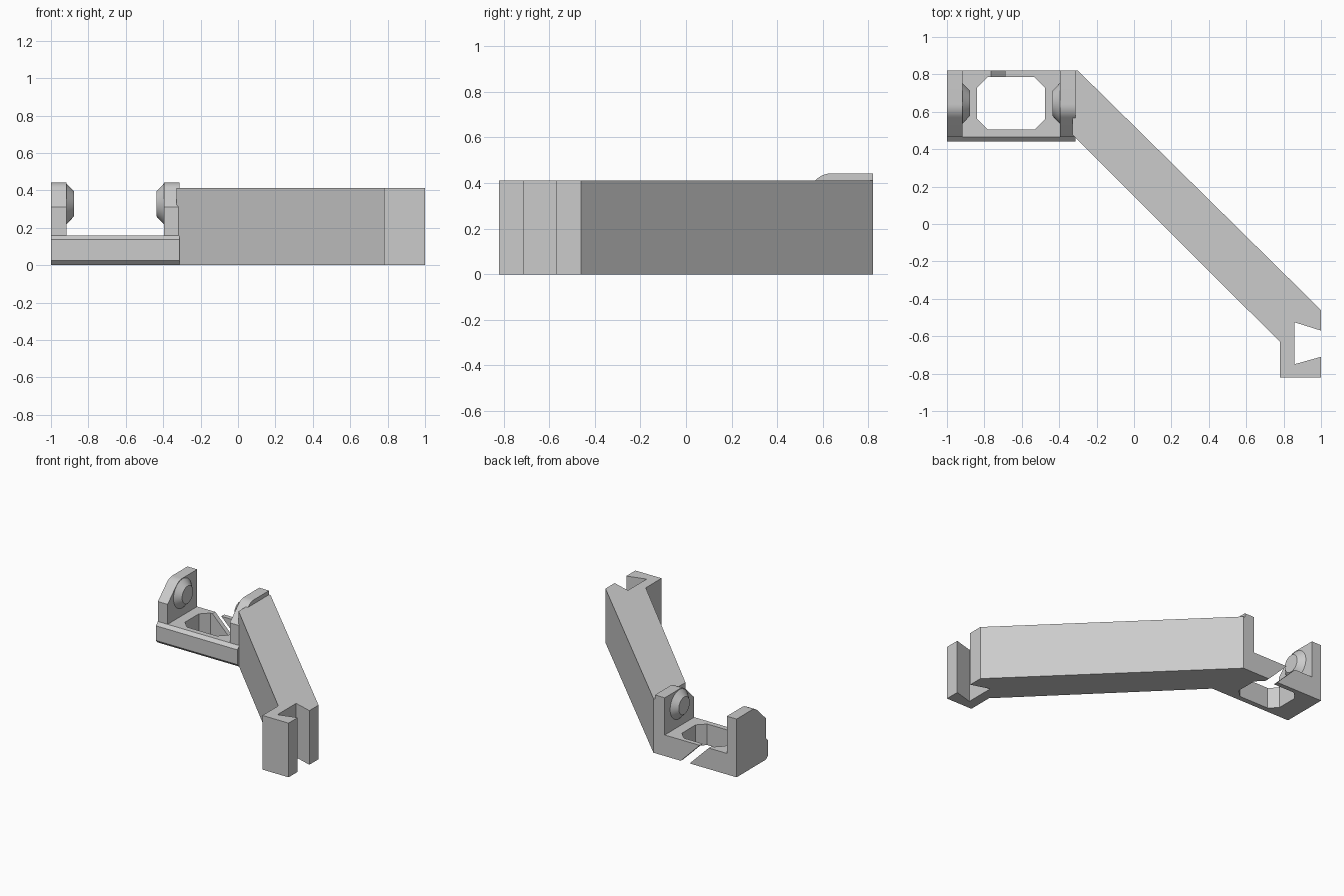
import bpy, bmesh, math
from mathutils import Matrix, Vector

cube = bpy.data.objects.get("Cube")
if cube:
    bpy.data.objects.remove(cube, do_unlink=True)

grey = bpy.data.materials.new("light grey")
grey.use_nodes = True
GREY = (0.6, 0.6, 0.6, 1)
grey.diffuse_color = GREY
grey.node_tree.nodes["Principled BSDF"].inputs["Base Color"].default_value = GREY


def finish(name, bm):
    bmesh.ops.recalc_face_normals(bm, faces=bm.faces)
    mesh = bpy.data.meshes.new(name)
    bm.to_mesh(mesh)
    bm.free()
    mesh.materials.append(grey)
    obj = bpy.data.objects.new(name, mesh)
    bpy.context.collection.objects.link(obj)
    return obj


def prism(name, profile, axis, start, end):
    """Extrude a 2D profile along an axis; profile uses the other two axes in order."""
    bm = bmesh.new()
    verts = []
    for p in profile:
        co = list(p)
        co.insert("xyz".index(axis), start)
        verts.append(bm.verts.new(co))
    face = bm.faces.new(verts)
    out = bmesh.ops.extrude_face_region(bm, geom=[face])
    step = Vector((axis == "x", axis == "y", axis == "z")) * (end - start)
    moved = [v for v in out["geom"] if isinstance(v, bmesh.types.BMVert)]
    bmesh.ops.translate(bm, verts=moved, vec=step)
    return finish(name, bm)


def cut(target, cutter):
    mod = target.modifiers.new("cut", "BOOLEAN")
    mod.operation = "DIFFERENCE"
    mod.solver = "EXACT"
    mod.object = cutter
    bpy.context.view_layer.objects.active = target
    bpy.ops.object.modifier_apply(modifier=mod.name)
    bpy.data.objects.remove(cutter, do_unlink=True)


LEFT, RIGHT, BACK = -1.0, -0.313, 0.82
FRONT, LIP, TOP = 0.465, 0.44, 0.16

# Base plate with a chamfered front lip
plate = prism("base_plate", [(BACK, 0), (FRONT, 0), (LIP, 0.025), (LIP, 0.137),
                             (FRONT, TOP), (BACK, TOP)], "x", LEFT, RIGHT)

# Octagonal opening through the plate
x0, x1, y0, y1, c = -0.84, -0.475, 0.505, 0.785, 0.057
octagon = [(x0 + c, y0), (x1 - c, y0), (x1, y0 + c), (x1, y1 - c),
           (x1 - c, y1), (x0 + c, y1), (x0, y1 - c), (x0, y0 + c)]
cut(plate, prism("opening_cutter", octagon, "z", -0.1, 0.3))

# Slanted slit through the back rail
slit = [(-0.765 + 0.16 + dx, 0) for dx in (0, 0.075)]
slit = [(x + s, z) for (x, _), pair in zip(slit, (((-0.26, 0.26), (0.1, -0.1)),
        ((0.1, -0.1), (-0.26, 0.26)))) for s, z in pair]
cut(plate, prism("slit_cutter", slit, "y", 0.7, 0.9))

# Side tabs: chamfered front corner that rounds into the flat top
radius, angle = 0.1, math.pi / 4
tab = [(BACK, TOP), (FRONT, TOP), (FRONT, 0.312)]
for i in range(9):
    a = angle * (1 - i / 8)
    tab.append((0.64 - radius * math.sin(a), 0.443 - radius * (1 - math.cos(a))))
tab.append((BACK, 0.443))
prism("right_tab", tab, "x", LEFT, -0.918)
prism("left_tab", tab, "x", -0.395, RIGHT)

# Tapered round bosses on the inner faces of the tabs
for name, x, side in (("right_boss", -0.918, 1), ("left_boss", -0.395, -1)):
    bm = bmesh.new()
    bmesh.ops.create_cone(bm, cap_ends=True, segments=48, radius1=0.11, radius2=0.066,
                          depth=0.042)
    turn = Matrix.Rotation(side * math.pi / 2, 4, "Y")
    place = Matrix.Translation((x + side * 0.021, 0.645, 0.328))
    bmesh.ops.transform(bm, matrix=place @ turn, verts=bm.verts)
    finish(name, bm)

# Diagonal arm ending in a dovetail-slotted block
prism("diagonal_arm", [(RIGHT, BACK), (-0.3, BACK), (1, -0.46), (1, -0.57),
                       (0.857, -0.525), (0.857, -0.75), (1, -0.71), (1, -0.82),
                       (0.78, -0.82), (0.78, -0.63), (-0.315, 0.463),
                       (-0.33, 0.478), (-0.33, 0.57), (RIGHT, 0.587)], "z", 0, 0.412)

# Smooth the curved parts, keeping hard edges
for obj in bpy.context.collection.objects:
    obj.select_set(obj.type == "MESH")
    if obj.type == "MESH":
        bpy.context.view_layer.objects.active = obj
bpy.ops.object.shade_smooth_by_angle(angle=math.radians(25))
